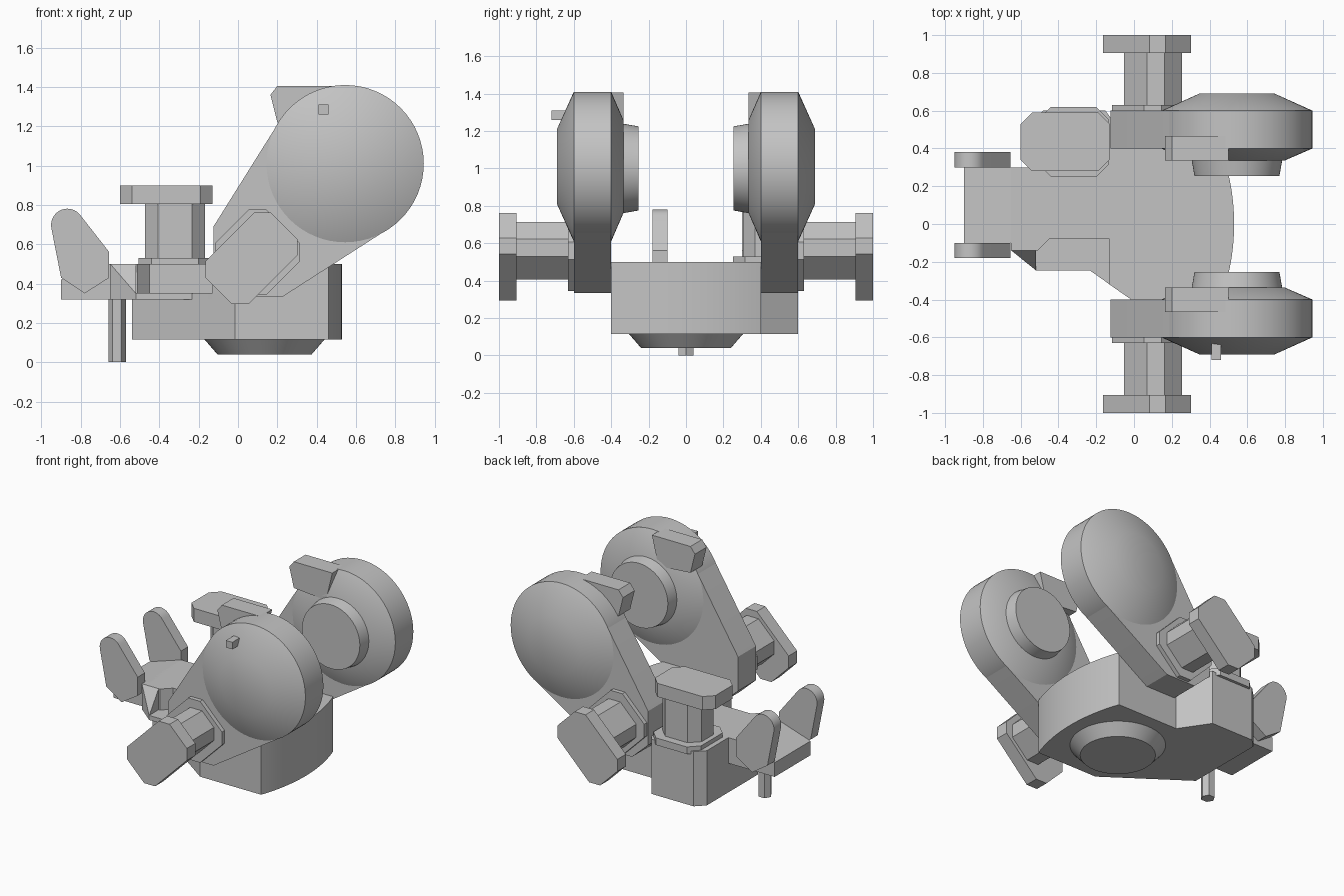
import bpy, bmesh, math
from mathutils import Matrix, Vector

if bpy.data.objects.get("Cube"):
    bpy.data.objects.remove(bpy.data.objects["Cube"], do_unlink=True)

grey = bpy.data.materials.new("plain_grey")
grey.use_nodes = True
COLOUR = (0.55, 0.55, 0.55, 1)
grey.diffuse_color = COLOUR
grey.node_tree.nodes["Principled BSDF"].inputs["Base Color"].default_value = COLOUR


def finish(name, bm):
    bmesh.ops.recalc_face_normals(bm, faces=bm.faces)
    mesh = bpy.data.meshes.new(name)
    bm.to_mesh(mesh)
    bm.free()
    mesh.materials.append(grey)
    obj = bpy.data.objects.new(name, mesh)
    bpy.context.collection.objects.link(obj)
    bpy.ops.object.select_all(action='DESELECT')
    obj.select_set(True)
    bpy.context.view_layer.objects.active = obj
    bpy.ops.object.shade_smooth_by_angle(angle=math.radians(30))
    return obj


def loft(name, rings):
    """Skin a list of equal rings of 3D points and cap both ends."""
    bm = bmesh.new()
    rows = [[bm.verts.new(p) for p in ring] for ring in rings]
    n = len(rows[0])
    for a, b in zip(rows, rows[1:]):
        for i in range(n):
            j = (i + 1) % n
            bm.faces.new((a[i], a[j], b[j], b[i]))
    bm.faces.new(rows[0])
    bm.faces.new(rows[-1])
    return finish(name, bm)


def hull(name, points):
    bm = bmesh.new()
    for p in points:
        bm.verts.new(p)
    res = bmesh.ops.convex_hull(bm, input=bm.verts)
    loose = [v for v in bm.verts if not v.link_faces]
    bmesh.ops.delete(bm, geom=loose, context='VERTS')
    bmesh.ops.dissolve_limit(bm, angle_limit=0.01, verts=bm.verts, edges=bm.edges)
    return finish(name, bm)


def slab(name, outline, low, high):
    """Extrude a plan outline upwards."""
    return loft(name, [[(x, y, z) for x, y in outline] for z in (low, high)])


def side_plate(name, outline, y0, y1):
    """Extrude a front-view outline along y."""
    return loft(name, [[(x, y, z) for x, z in outline] for y in (y0, y1)])


def circle(cx, cy, r, n=64):
    return [(cx + r * math.cos(i * math.tau / n), cy + r * math.sin(i * math.tau / n))
            for i in range(n)]


def chamfered(cx, a, b, c):
    """Rectangle with cut corners, half sizes a and b."""
    return [(cx + x, y) for x, y in ((a, b - c), (a - c, b), (c - a, b), (-a, b - c),
                                     (-a, c - b), (c - a, -b), (a - c, -b), (a, c - b))]


# Base: bowed end, right-hand bay and slanted flank
bow = []
for i in range(25):
    y = -0.4 + 0.8 * i / 24
    bow.append((0.53 - 1.18 + math.sqrt(1.18 ** 2 - y * y), y))
shared = [(-0.015, -0.4)] + bow + [(-0.015, 0.4), (-0.15, 0.6), (-0.48, 0.6), (-0.54, 0.54)]
slab("base_lower", shared + [(-0.54, -0.03)], 0.115, 0.35)
slab("base_upper", shared + [(-0.54, -0.08), (-0.13, -0.08), (-0.13, -0.32)], 0.35, 0.5)
loft("turntable", [[(x, y, z) for x, y in circle(0.135, 0, r)]
                   for r, z in ((0.24, 0.04), (0.305, 0.115), (0.305, 0.13))])

# Front shelf, deck and corner wedge
slab("shelf", [(-0.65, -0.14), (-0.52, -0.245), (-0.23, -0.245), (-0.13, -0.32),
               (-0.13, 0), (-0.65, 0)], 0.32, 0.352)
slab("deck", [(-0.65, -0.14), (-0.51, -0.14), (-0.45, -0.08), (-0.13, -0.08),
              (-0.13, 0.3), (-0.65, 0.3)], 0.32, 0.5)
hull("corner_wedge", [(-0.65, -0.14, 0.5), (-0.52, -0.14, 0.5), (-0.52, -0.245, 0.35),
                      (-0.52, -0.14, 0.35), (-0.65, -0.14, 0.35)])

# Fork: sloped tongue, two rounded prongs and a pin below
side_plate("tongue", [(-0.9, 0.32), (-0.6, 0.32), (-0.6, 0.5), (-0.65, 0.5), (-0.9, 0.42)],
           -0.1, 0.3)
tip = circle(-0.868, 0.698, 0.083, 32)
foot = [(-0.9, 0.43), (-0.78, 0.35), (-0.655, 0.43), (-0.655, 0.56)]
for name, y0 in (("prong_right", -0.18), ("prong_left", 0.3)):
    hull(name, [(x, y, z) for x, z in tip + foot for y in (y0, y0 + 0.08)])
slab("pin", circle(-0.615, 0, 0.045, 6), 0, 0.33)


# Motors: collar, neck and offset head along the local z axis
def motor(name, frame):
    parts = (("collar", chamfered(0, 0.185, 0.185, 0.065), -0.02, 0.03),
             ("neck", chamfered(0, 0.152, 0.13, 0.065), 0.03, 0.305),
             ("head", chamfered(-0.045, 0.235, 0.155, 0.06), 0.305, 0.4))
    for part, outline, low, high in parts:
        loft(name + "_" + part, [[frame @ Vector((x, y, z)) for x, y in outline]
                                 for z in (low, high)])


def frame(origin, x_axis, z_axis):
    x, z = Vector(x_axis).normalized(), Vector(z_axis)
    m = Matrix((x, z.cross(x), z)).transposed().to_4x4()
    m.translation = origin
    return m


motor("upright_motor", frame((-0.32, 0.435, 0.5), (1, 0, 0), (0, 0, 1)))

# Paired arms with drum, hub, top fin and motor
CX, CZ = 0.545, 1.01
tail = [(-0.125, 0.69), (-0.125, 0.45), (0.0, 0.335), (0.23, 0.335)]
for side, s in (("front", -1), ("back", 1)):
    hull(side + "_arm", [(x, s * y, z) for x, z in tail + circle(CX, CZ, 0.398)
                         for y in (0.4, 0.6)])
    loft(side + "_drum", [[(x, s * y, z) for x, z in circle(CX, CZ, r)]
                          for y, r in ((0.335, 0.25), (0.4, 0.4), (0.6, 0.4), (0.69, 0.2))])
    loft(side + "_hub", [[(x, s * y, z) for x, z in circle(CX, CZ - 0.01, r)]
                         for y, r in ((0.34, 0.24), (0.255, 0.225))])
    side_plate(side + "_fin", [(0.165, 1.36), (0.2, 1.405), (0.5, 1.405), (0.45, 1.2),
                               (0.2, 1.22)], s * 0.335, s * 0.465)
    motor(side + "_motor", frame((0.1, s * 0.6, 0.56), (1, 0, 1), (0, s, 0)))

# Small stud on the front drum
side_plate("stud", [(0.41, 1.26), (0.46, 1.26), (0.46, 1.31), (0.41, 1.31)], -0.72, -0.62)
